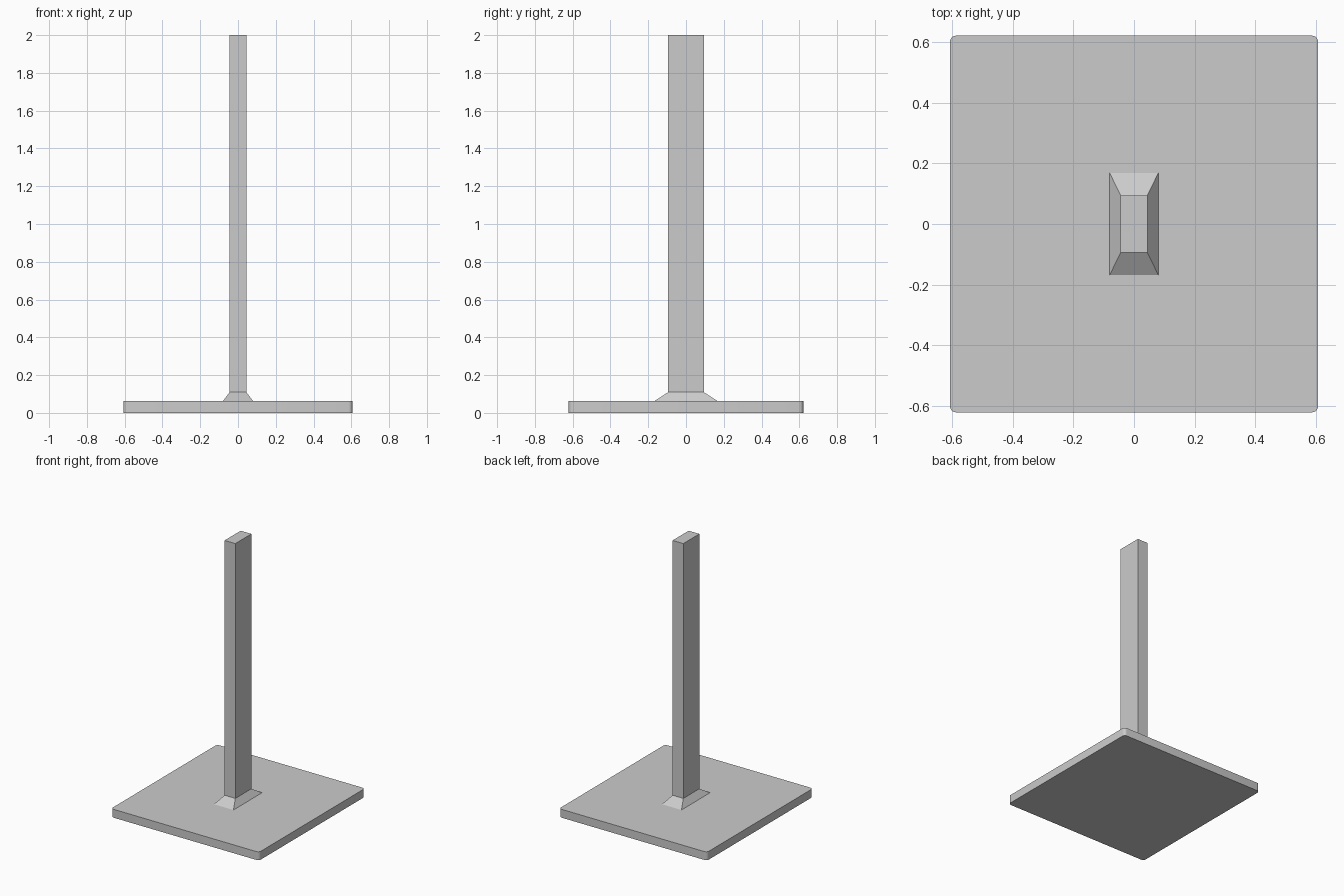
import bpy
import bmesh

cube = bpy.data.objects.get("Cube")
if cube:
    bpy.data.objects.remove(cube, do_unlink=True)

grey = bpy.data.materials.new("light grey")
grey.use_nodes = True
colour = (0.6, 0.6, 0.6, 1)
grey.diffuse_color = colour
grey.node_tree.nodes["Principled BSDF"].inputs["Base Color"].default_value = colour


def block(name, bottom, top, z0, z1, corner=0):
    """Straight or tapered block from half sizes, with optional round upright corners."""
    bm = bmesh.new()
    bmesh.ops.create_cube(bm, size=2)
    for v in bm.verts:
        half = top if v.co.z > 0 else bottom
        v.co = (v.co.x * half[0], v.co.y * half[1], z1 if v.co.z > 0 else z0)
    if corner:
        upright = [e for e in bm.edges
                   if abs(e.verts[0].co.z - e.verts[1].co.z) > (z1 - z0) / 2]
        bmesh.ops.bevel(bm, geom=upright, offset=corner, segments=5,
                        profile=0.5, affect='EDGES')
    mesh = bpy.data.meshes.new(name)
    bm.to_mesh(mesh)
    bm.free()
    mesh.materials.append(grey)
    obj = bpy.data.objects.new(name, mesh)
    bpy.context.collection.objects.link(obj)
    return obj


plate = (0.607, 0.621)
post = (0.044, 0.094)

# Base plate with rounded corners, smooth around them
base = block("base_plate", plate, plate, 0, 0.062, corner=0.022)
bpy.ops.object.select_all(action='DESELECT')
base.select_set(True)
bpy.context.view_layer.objects.active = base
bpy.ops.object.shade_smooth_by_angle()

# Flared collar, then the upright post
block("flared_collar", (0.08, 0.168), post, 0.062, 0.11)
block("post", post, post, 0.11, 2)
